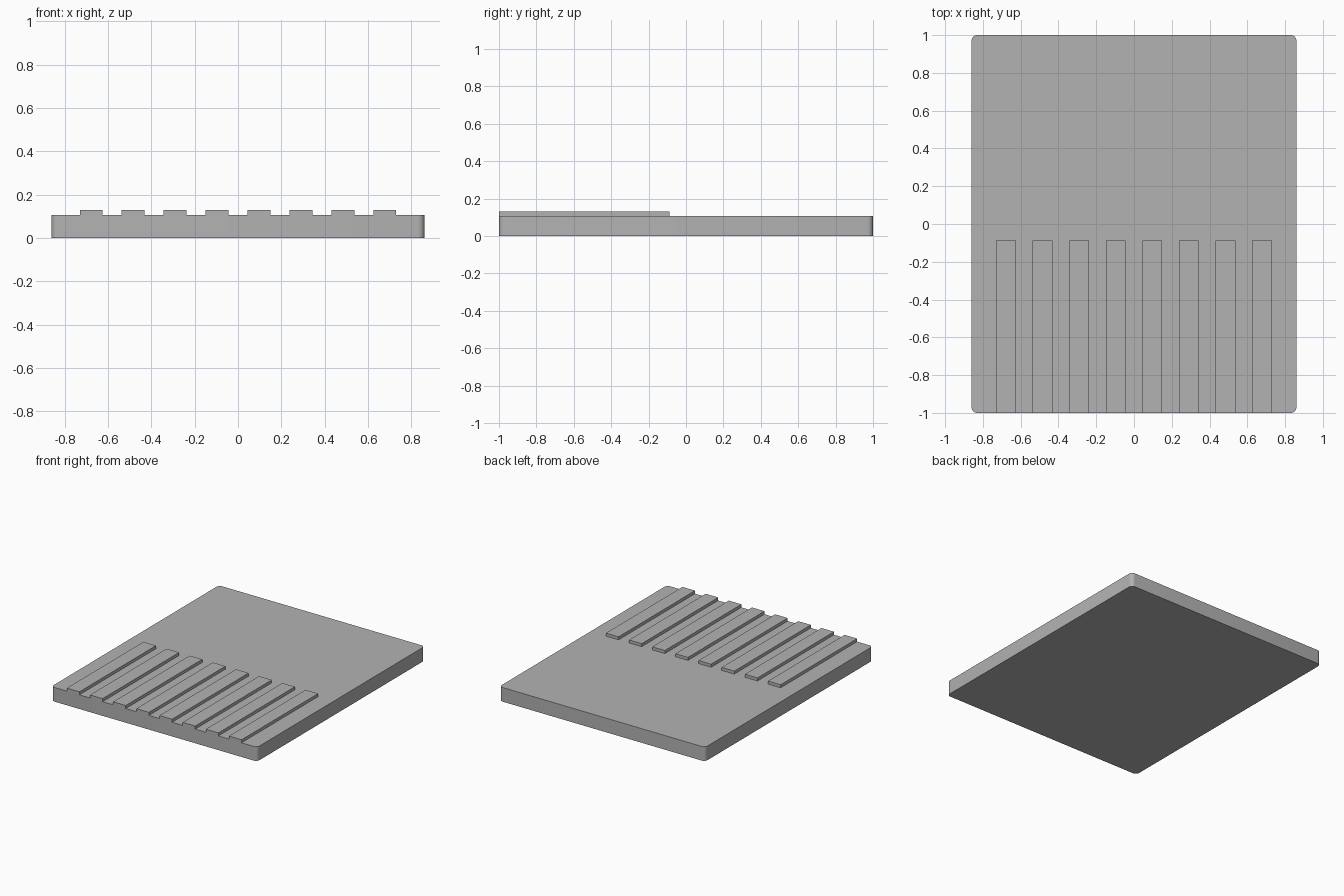
import bpy
import bmesh
from mathutils import Matrix

if "Cube" in bpy.data.objects:
    bpy.data.objects.remove(bpy.data.objects["Cube"], do_unlink=True)

WIDTH, LENGTH = 1.72, 2.0
SLAB_TOP, RIB_TOP = 0.107, 0.13
CORNER = 0.03
RIB_COUNT, RIB_WIDTH, RIB_STEP = 8, 0.105, 0.1935
RIB_END = -0.087

# Single plain grey
GREY = (0.45, 0.45, 0.45, 1.0)
grey = bpy.data.materials.new("plain_grey")
grey.use_nodes = True
grey.diffuse_color = GREY
grey.node_tree.nodes["Principled BSDF"].inputs["Base Color"].default_value = GREY


def box(name, low, high, corner=0.0):
    """Box between two corners, with optional rounded upright edges."""
    size = [b - a for a, b in zip(low, high)]
    centre = [(a + b) / 2 for a, b in zip(low, high)]
    bm = bmesh.new()
    bmesh.ops.create_cube(bm, matrix=Matrix.Translation(centre) @ Matrix.Diagonal((*size, 1)))
    if corner:
        upright = [e for e in bm.edges
                   if abs(e.verts[0].co.z - e.verts[1].co.z) > size[2] / 2]
        bmesh.ops.bevel(bm, geom=upright, offset=corner, segments=6,
                        profile=0.5, affect='EDGES')
    mesh = bpy.data.meshes.new(name)
    bm.to_mesh(mesh)
    bm.free()
    mesh.materials.append(grey)
    obj = bpy.data.objects.new(name, mesh)
    bpy.context.collection.objects.link(obj)
    return obj


# Base slab with rounded corners
slab = box("base_slab", (-WIDTH / 2, -LENGTH / 2, 0),
           (WIDTH / 2, LENGTH / 2, SLAB_TOP), CORNER)
bpy.context.view_layer.objects.active = slab
slab.select_set(True)
bpy.ops.object.shade_smooth_by_angle()

# Row of raised ribs running in from the front edge
for i in range(RIB_COUNT):
    x = (i - (RIB_COUNT - 1) / 2) * RIB_STEP
    box(f"rib_{i + 1}", (x - RIB_WIDTH / 2, -LENGTH / 2, SLAB_TOP),
        (x + RIB_WIDTH / 2, RIB_END, RIB_TOP))
